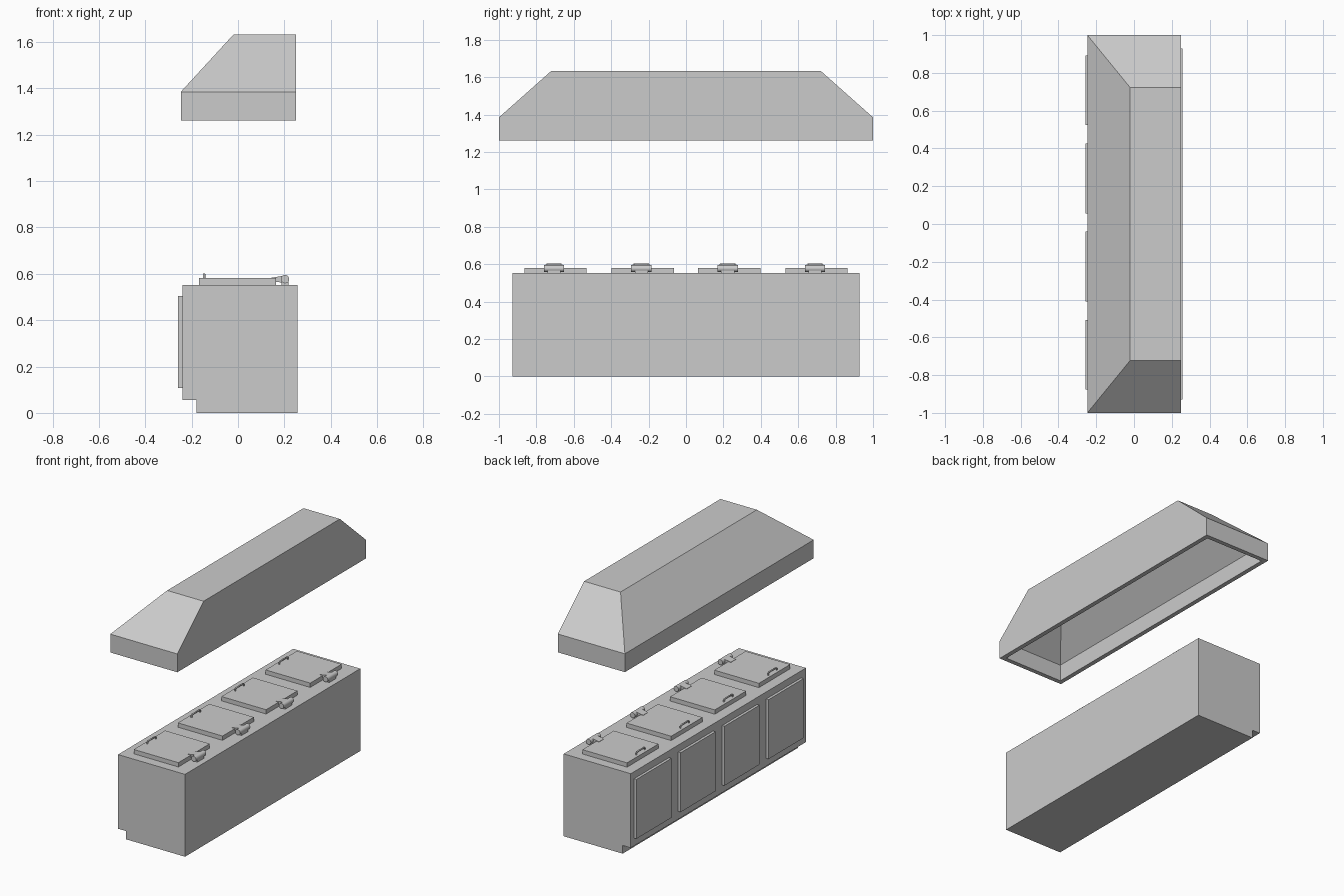
import bpy, bmesh, math
from mathutils import Matrix

if "Cube" in bpy.data.objects:
    bpy.data.objects.remove(bpy.data.objects["Cube"])


def finish(name, bm):
    bmesh.ops.recalc_face_normals(bm, faces=bm.faces)
    me = bpy.data.meshes.new(name)
    bm.to_mesh(me)
    bm.free()
    ob = bpy.data.objects.new(name, me)
    bpy.context.collection.objects.link(ob)
    return ob


def extrude_y(name, profile, y0, y1):
    """Solid from an (x, z) profile swept along y."""
    bm = bmesh.new()
    a = [bm.verts.new((x, y0, z)) for x, z in profile]
    b = [bm.verts.new((x, y1, z)) for x, z in profile]
    n = len(profile)
    bm.faces.new(a)
    bm.faces.new(b)
    for i in range(n):
        bm.faces.new((a[i], a[(i + 1) % n], b[(i + 1) % n], b[i]))
    return finish(name, bm)


def box(name, x0, x1, y0, y1, z0, z1):
    return extrude_y(name, [(x0, z0), (x1, z0), (x1, z1), (x0, z1)], y0, y1)


def cylinder_y(name, x, y, z, r, length):
    bm = bmesh.new()
    m = Matrix.Translation((x, y, z)) @ Matrix.Rotation(math.pi / 2, 4, 'X')
    bmesh.ops.create_cone(bm, cap_ends=True, segments=20, radius1=r, radius2=r,
                          depth=length, matrix=m)
    for f in bm.faces:
        f.smooth = len(f.verts) == 4
    for e in bm.edges:
        e.smooth = all(f.smooth for f in e.link_faces)
    return finish(name, bm)


# Cabinet body with a toe-kick notch
extrude_y("cabinet_body", [(-0.18, 0), (0.257, 0), (0.257, 0.552), (-0.24, 0.552),
                           (-0.24, 0.055), (-0.18, 0.055)], -0.928, 0.928)

# Door panels
for i, y in enumerate((-0.692, -0.225, 0.24, 0.708)):
    box(f"door_{i+1}", -0.258, -0.239, y - 0.185, y + 0.185, 0.107, 0.505)

# Lids with handle and hinge
for i, y in enumerate((-0.698, -0.231, 0.231, 0.698)):
    box(f"lid_{i+1}", -0.168, 0.163, y - 0.166, y + 0.166, 0.55, 0.581)
    c = y - 0.008

    # Bent rod handle
    cu = bpy.data.curves.new(f"handle_{i+1}", 'CURVE')
    cu.dimensions = '3D'
    cu.bevel_depth = 0.005
    cu.bevel_resolution = 2
    cu.use_fill_caps = True
    path = [(-0.045, 0.578), (-0.045, 0.592), (-0.039, 0.598),
            (0.039, 0.598), (0.045, 0.592), (0.045, 0.578)]
    sp = cu.splines.new('POLY')
    sp.points.add(len(path) - 1)
    for p, (dy, z) in zip(sp.points, path):
        p.co = (-0.146, c + dy, z, 1)
    ob = bpy.data.objects.new(f"handle_{i+1}", cu)
    bpy.context.collection.objects.link(ob)

    # Hinge barrel, arm and foot
    cylinder_y(f"hinge_barrel_{i+1}", 0.203, c, 0.577, 0.018, 0.108)
    extrude_y(f"hinge_arm_{i+1}", [(0.143, 0.58), (0.16, 0.565), (0.203, 0.562),
                                   (0.203, 0.593), (0.143, 0.583)], c - 0.027, c + 0.027)
    box(f"hinge_foot_{i+1}", 0.188, 0.218, c - 0.035, c + 0.035, 0.55, 0.575)

# Extractor hood: outer and inner shells joined by the bottom rim
t = 0.03
levels = [(-0.02 + t * 0.5, 0.25 - t, 0.722 - t * 0.5, 1.63 - t),
          (-0.247 + t, 0.25 - t, 1 - t, 1.373),
          (-0.247 + t, 0.25 - t, 1 - t, 1.262),
          (-0.247, 0.25, 1, 1.262),
          (-0.247, 0.25, 1, 1.385),
          (-0.02, 0.25, 0.722, 1.632)]
bm = bmesh.new()
rings = [[bm.verts.new(p) for p in ((x0, -y, z), (x1, -y, z), (x1, y, z), (x0, y, z))]
         for x0, x1, y, z in levels]
for a, b in zip(rings, rings[1:]):
    for k in range(4):
        bm.faces.new((a[k], a[(k + 1) % 4], b[(k + 1) % 4], b[k]))
bm.faces.new(rings[0])
bm.faces.new(rings[-1])
finish("extractor_hood", bm)
